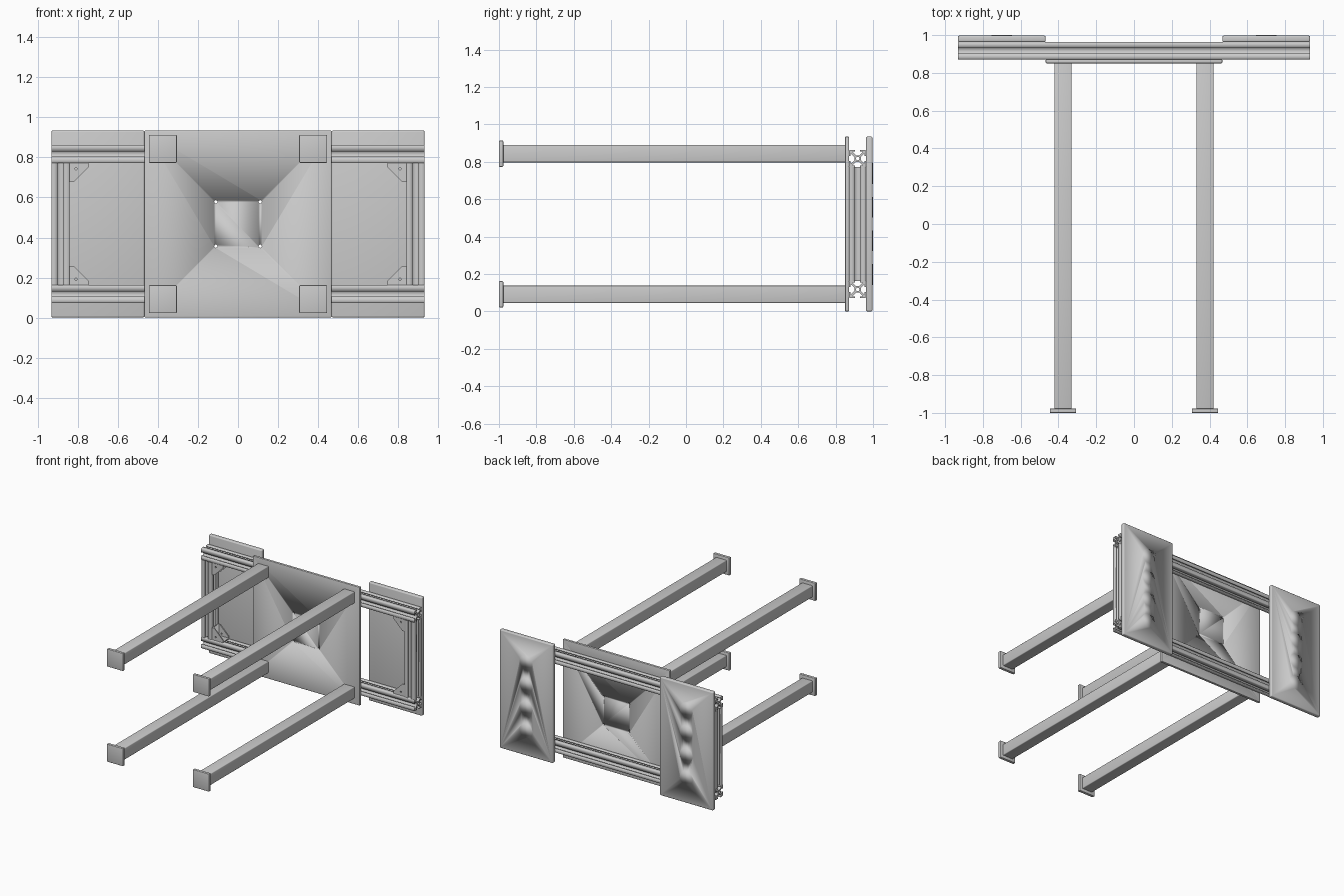
import bpy, bmesh, math
from mathutils import Vector

if "Cube" in bpy.data.objects:
    bpy.data.objects.remove(bpy.data.objects["Cube"])

H = 0.4675          # half of the square plate, also the height of its centre
RAIL_Y = 0.9175     # centre plane of the frame
RS = 0.0455         # half section of the slotted rails


def box(name, lo, hi, bevel=0.005, seg=3):
    bm = bmesh.new()
    bmesh.ops.create_cube(bm, size=1)
    lo, hi = Vector(lo), Vector(hi)
    for v in bm.verts:
        v.co = Vector((l + h) / 2 + c * (h - l) for l, h, c in zip(lo, hi, v.co))
    bmesh.ops.bevel(bm, geom=bm.edges[:], offset=bevel, segments=seg,
                    profile=0.5, affect='EDGES')
    me = bpy.data.meshes.new(name)
    bm.to_mesh(me)
    bm.free()
    ob = bpy.data.objects.new(name, me)
    bpy.context.collection.objects.link(ob)
    for p in me.polygons:
        p.use_smooth = True
    return ob


def circle(x, y, r, n=16):
    return [(x + r * math.cos(2 * math.pi * i / n), y + r * math.sin(2 * math.pi * i / n))
            for i in range(n)]


def prism(name, loops, axis, centre, length):
    """Fill outline loops (holes allowed) and extrude along an axis."""
    cu = bpy.data.curves.new(name, 'CURVE')
    cu.dimensions, cu.fill_mode, cu.extrude = '2D', 'BOTH', length / 2
    for loop in loops:
        sp = cu.splines.new('POLY')
        sp.points.add(len(loop) - 1)
        for p, (u, v) in zip(sp.points, loop):
            p.co = (u, v, 0, 1)
        sp.use_cyclic_u = True
    tmp = bpy.data.objects.new(name + "_outline", cu)
    bpy.context.collection.objects.link(tmp)
    me = bpy.data.meshes.new_from_object(tmp.evaluated_get(bpy.context.evaluated_depsgraph_get()))
    bpy.data.objects.remove(tmp)
    bm = bmesh.new()
    bm.from_mesh(me)
    bmesh.ops.remove_doubles(bm, verts=bm.verts[:], dist=1e-5)
    c = Vector(centre)
    for v in bm.verts:
        u, w, t = v.co
        v.co = c + Vector({'X': (t, u, w), 'Y': (u, t, w), 'Z': (u, w, t)}[axis])
    bmesh.ops.recalc_face_normals(bm, faces=bm.faces[:])
    bm.to_mesh(me)
    bm.free()
    me.name = name
    ob = bpy.data.objects.new(name, me)
    bpy.context.collection.objects.link(ob)
    return ob


def cylinders(name, spots, y, r, depth):
    """Helper cylinders along y, used for booleans."""
    bm = bmesh.new()
    for x, z in spots:
        new = bmesh.ops.create_cone(bm, cap_ends=True, segments=24, radius1=r,
                                    radius2=r, depth=depth)['verts']
        for v in new:
            v.co = Vector((v.co.x + x, v.co.z + y, v.co.y + z))
    bmesh.ops.recalc_face_normals(bm, faces=bm.faces[:])
    me = bpy.data.meshes.new(name)
    bm.to_mesh(me)
    bm.free()
    for p in me.polygons:
        p.use_smooth = True
    ob = bpy.data.objects.new(name, me)
    bpy.context.collection.objects.link(ob)
    ob.hide_render = True
    ob.hide_set(True)
    return ob


def boolean(ob, tool, op):
    m = ob.modifiers.new(op.lower(), 'BOOLEAN')
    m.object, m.operation, m.solver = tool, op, 'EXACT'
    me = bpy.data.meshes.new_from_object(ob.evaluated_get(bpy.context.evaluated_depsgraph_get()))
    ob.modifiers.clear()
    ob.data = me
    bpy.data.objects.remove(tool)


# Slotted rail section: one quadrant, turned four times, with a centre bore
h, s, li, w, c, a, b = RS, 0.0135, 0.037, 0.025, 0.0175, 0.009, 0.0335
quad = [(c, a), (b, w), (li, w), (li, s), (h, s), (h, h - 0.004)]
quad += [(y, x) for x, y in reversed(quad)]
section = []
for k in range(4):
    cs, sn = [(1, 0), (0, 1), (-1, 0), (0, -1)][k]
    section += [(x * cs - y * sn, x * sn + y * cs) for x, y in quad]
rail_loops = [section, circle(0, 0, 0.0095)]

# Long rails and end uprights
for side, nm in ((-1, "lower"), (1, "upper")):
    prism(nm + "_rail", rail_loops, 'X', (0, RAIL_Y, H + side * 0.35), 1.866)
UP_X = 0.933 - RS
UP_LEN = 2 * (0.35 - RS)
for sx, nm in ((-1, "left"), (1, "right")):
    prism(nm + "_upright", rail_loops, 'Z', (sx * UP_X, RAIL_Y, H), UP_LEN)

# Corner brackets: an angle with two triangular cheeks
cheek = [(0, 0), (0.095, 0), (0.095, 0.02), (0.02, 0.095), (0, 0.095)]
angle = [(0, 0), (0.095, 0), (0.095, 0.01), (0.01, 0.01), (0.01, 0.095), (0, 0.095)]
for sx in (-1, 1):
    for sz in (-1, 1):
        flip = lambda pts: [(-sx * u, -sz * v) for u, v in pts]
        cx, cz = sx * (UP_X - RS), H + sz * UP_LEN / 2
        prism("bracket_angle", [flip(angle)], 'Y', (cx, RAIL_Y, cz), 0.07)
        for sy in (-1, 1):
            prism("bracket_cheek", [flip(cheek), flip(circle(0.032, 0.028, 0.006))],
                  'Y', (cx, RAIL_Y + sy * 0.036, cz), 0.008)

# Square front plate with four small bolt holes
plate = box("front_plate", (-H, 0.851, 0), (H, 0.872, 2 * H), 0.005)
holes = cylinders("bolt_hole_cutter", [(x, H + z) for x in (-0.111, 0.111) for z in (-0.111, 0.111)],
                  0.86, 0.008, 0.1)
boolean(plate, holes, 'DIFFERENCE')

# Back pads with shallow raised discs
for sx, nm in ((-1, "left"), (1, "right")):
    x0, x1 = sorted((sx * H, sx * 0.933))
    pad = box(nm + "_back_pad", (x0, 0.963, 0), (x1, 0.997, 2 * H), 0.008)
    discs = cylinders("pad_disc", [(sx * 0.70, H + z) for z in (-0.27, -0.09, 0.09, 0.27)],
                      0.99, 0.055, 0.02)
    boolean(pad, discs, 'UNION')

# Four square legs with foot plates
for sx in (-1, 1):
    for sz in (-1, 1):
        x, z = sx * 0.376, H + sz * 0.376
        box("leg", (x - 0.046, -0.98, z - 0.046), (x + 0.046, 0.855, z + 0.046), 0.006)
        box("foot_plate", (x - 0.07, -1, z - 0.07), (x + 0.07, -0.977, z + 0.07), 0.004)
